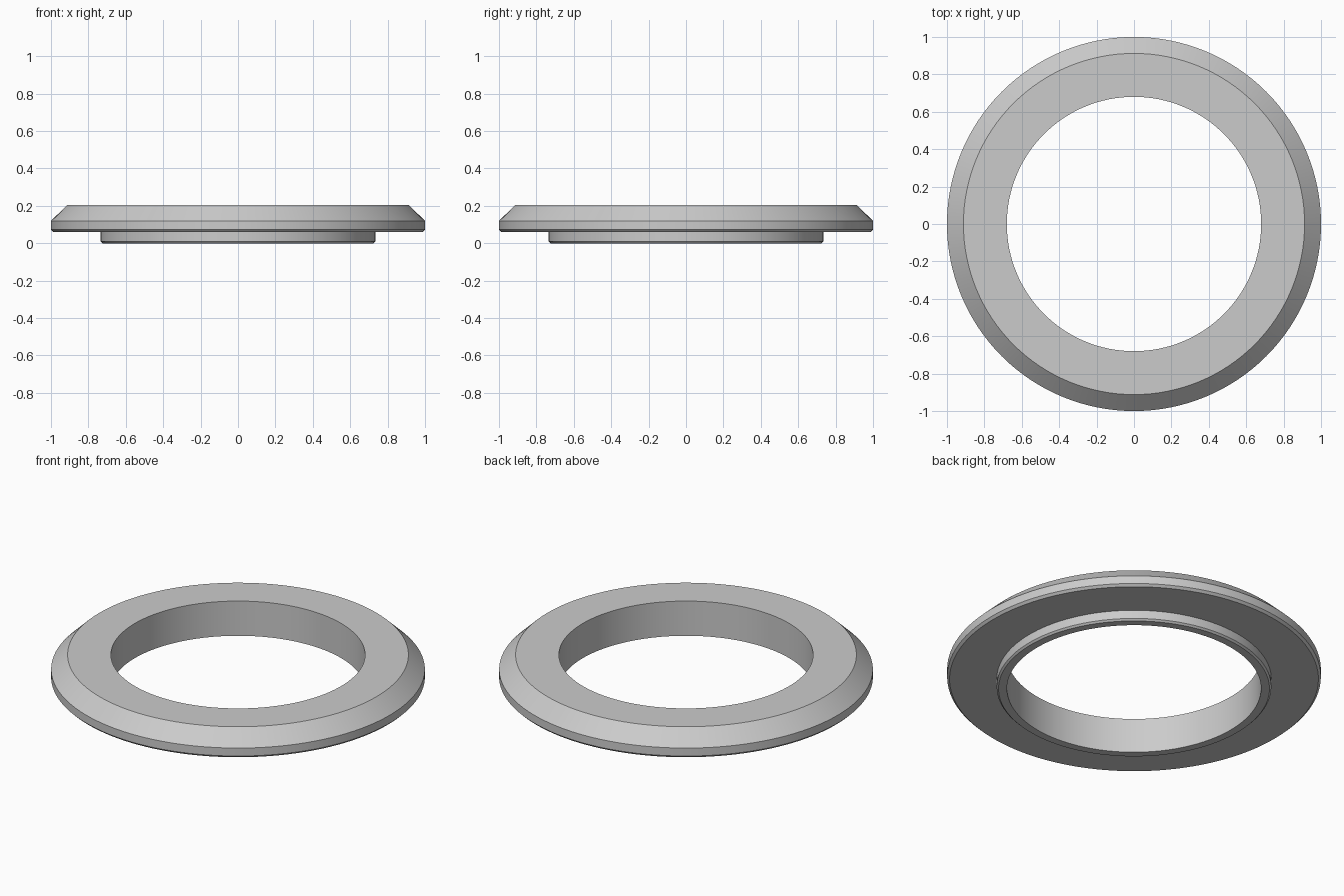
import bpy
import bmesh
import math

cube = bpy.data.objects.get("Cube")
if cube:
    bpy.data.objects.remove(cube, do_unlink=True)

SEGMENTS = 128

# Plain grey material
grey = bpy.data.materials.new("light_grey")
grey.use_nodes = True
colour = (0.6, 0.6, 0.6, 1)
grey.diffuse_color = colour
grey.node_tree.nodes["Principled BSDF"].inputs["Base Color"].default_value = colour

# Ring cross-section as (radius, height): bore, top, bevelled rim, lower collar
profile = [
    (0.68, 0.0), (0.68, 0.205), (0.912, 0.205), (1.0, 0.12),
    (1.0, 0.073), (0.987, 0.06), (0.735, 0.06), (0.735, 0.01), (0.725, 0.0),
]

# Revolve the closed section around the vertical axis
bm = bmesh.new()
verts = [bm.verts.new((r, 0, z)) for r, z in profile]
edges = [bm.edges.new((v, verts[i - 1])) for i, v in enumerate(verts)]
bmesh.ops.spin(bm, geom=verts + edges, cent=(0, 0, 0), axis=(0, 0, 1),
               angle=math.tau, steps=SEGMENTS, use_merge=True)
bmesh.ops.remove_doubles(bm, verts=bm.verts, dist=0.0001)
bmesh.ops.recalc_face_normals(bm, faces=bm.faces)
mesh = bpy.data.meshes.new("flanged_ring")
bm.to_mesh(mesh)
bm.free()
mesh.materials.append(grey)

ring = bpy.data.objects.new("flanged_ring", mesh)
bpy.context.collection.objects.link(ring)

# Smooth round walls with crisp bevel edges
bpy.ops.object.select_all(action='DESELECT')
ring.select_set(True)
bpy.context.view_layer.objects.active = ring
bpy.ops.object.shade_smooth_by_angle(angle=math.radians(30))
